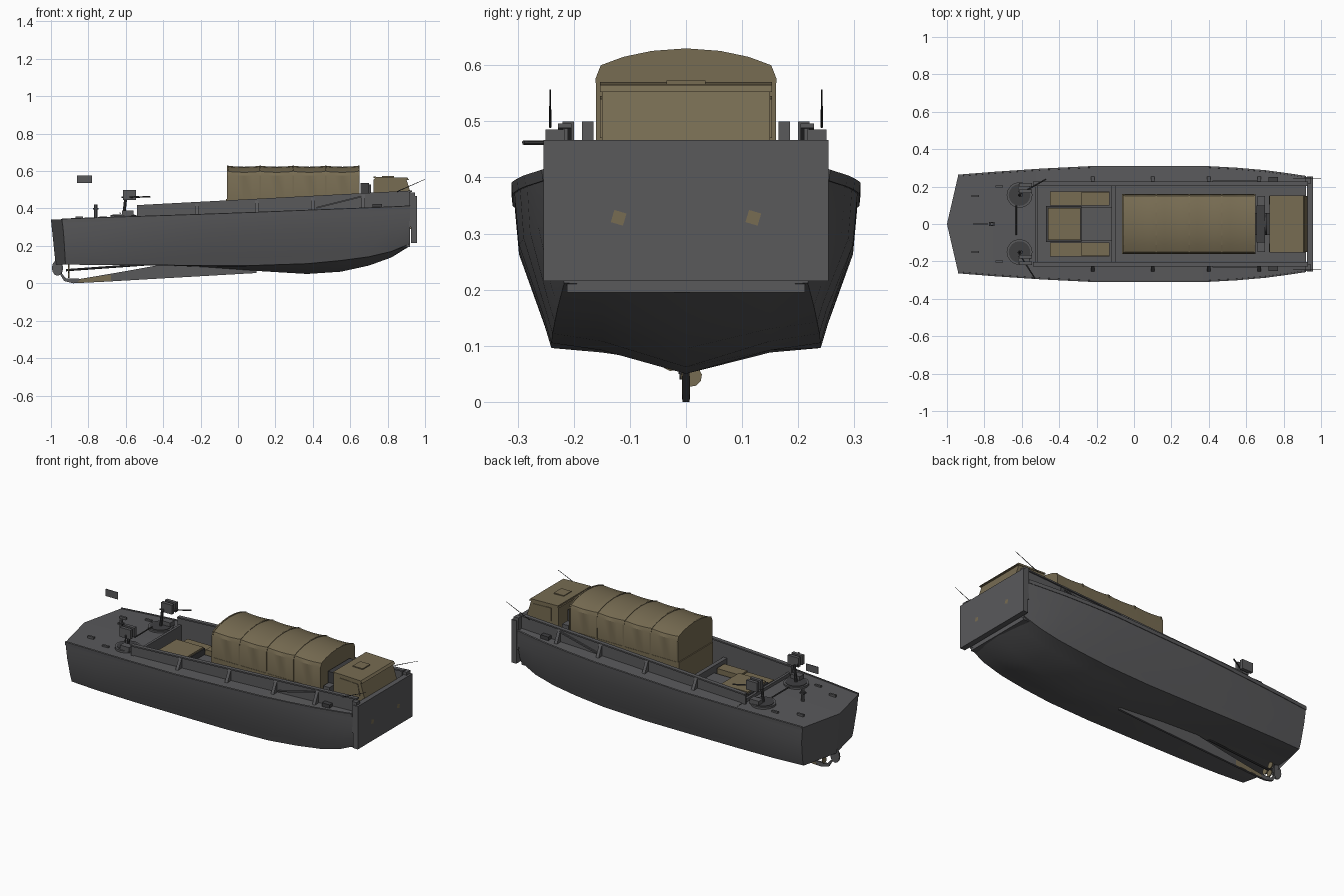
import bpy, bmesh, math
from mathutils import Vector

if "Cube" in bpy.data.objects:
    bpy.data.objects.remove(bpy.data.objects["Cube"])


def material(name, rgb):
    m = bpy.data.materials.new(name)
    m.diffuse_color = (*rgb, 1)
    m.use_nodes = True
    m.node_tree.nodes["Principled BSDF"].inputs["Base Color"].default_value = m.diffuse_color
    return m


GREY = material("hull_grey", (0.10, 0.10, 0.105))
TAN = material("canvas_tan", (0.185, 0.150, 0.085))
DARK = material("dark_metal", (0.05, 0.05, 0.053))


def make(name, verts, faces, mat, mirror=False, smooth=None):
    me = bpy.data.meshes.new(name)
    me.from_pydata(verts, [], faces)
    bm = bmesh.new()
    bm.from_mesh(me)
    bmesh.ops.remove_doubles(bm, verts=bm.verts, dist=1e-5)
    bmesh.ops.recalc_face_normals(bm, faces=bm.faces)
    bm.to_mesh(me)
    bm.free()
    ob = bpy.data.objects.new(name, me)
    bpy.context.collection.objects.link(ob)
    me.materials.append(mat)
    if mirror:
        ob.modifiers.new("mirror", 'MIRROR').use_axis = (False, True, False)
    if smooth:
        bpy.ops.object.select_all(action='DESELECT')
        ob.select_set(True)
        bpy.context.view_layer.objects.active = ob
        bpy.ops.object.shade_smooth_by_angle(angle=math.radians(smooth))
    return ob


def loft(name, rows, mat, closed=False, caps=False, **kw):
    n = len(rows[0])
    faces = [(i * n + j, i * n + (j + 1) % n, (i + 1) * n + (j + 1) % n, (i + 1) * n + j)
             for i in range(len(rows) - 1) for j in range(n if closed else n - 1)]
    if caps:
        faces += [tuple(range(n)), tuple(range((len(rows) - 1) * n, len(rows) * n))]
    return make(name, [p for r in rows for p in r], faces, mat, **kw)


def box(name, x, y, z, mat, **kw):
    rows = [[(a, y[0], z[0]), (a, y[1], z[0]), (a, y[1], z[1]), (a, y[0], z[1])] for a in x]
    return loft(name, rows, mat, closed=True, caps=True, **kw)


def plate(name, outline, y, mat, **kw):  # side outline in x and z, extruded along y
    return loft(name, [[(a, w, b) for a, b in outline] for w in y], mat, closed=True, caps=True, **kw)


def rod(name, p, q, r, mat, n=8, r2=None, **kw):
    p, q = Vector(p), Vector(q)
    d = (q - p).normalized()
    u = d.orthogonal().normalized()
    v = d.cross(u)
    ring = lambda c, s: [c + s * (u * math.cos(2 * math.pi * k / n) + v * math.sin(2 * math.pi * k / n)) for k in range(n)]
    return loft(name, [ring(p, r), ring(q, r if r2 is None else r2)], mat, closed=True, caps=True, smooth=40, **kw)


# Hull stations: x, sheer y, sheer z, chine y, chine z, keel z
S = [(-0.94, .26, .34, .225, .100, .125), (-0.75, .275, .347, .235, .098, .12),
     (-0.5, .292, .355, .24, .097, .10), (-0.2, .307, .365, .24, .096, .088),
     (0.1, .307, .376, .24, .096, .066), (0.37, .307, .387, .24, .105, .05),
     (0.55, .297, .394, .238, .122, .062), (0.7, .284, .400, .234, .142, .095),
     (0.82, .268, .405, .228, .17, .138), (0.92, .253, .41, .217, .212, .2)]


def at(x, k):
    for a, b in zip(S, S[1:]):
        if x <= b[0]:
            t = max(0, (x - a[0]) / (b[0] - a[0]))
            return a[k] + t * (b[k] - a[k])
    return S[-1][k]


rows = []
for i, (x, yt, zt, yc, zc, zk) in enumerate(S):
    half = [(yt, zt), (yt * .8 + yc * .2 + .004, zt * .62 + zc * .38), (yc + .012, zc * .85 + zt * .15),
            (yc, zc), (.15, zc * .8 + zk * .2 - .002)]
    prof = half + [(0, zk)] + [(-a, b) for a, b in reversed(half)]
    # transom is pointed in plan and raked
    rows.append([(x - (.06 * (1 - abs(a) / .26) - .025 * (zt - b) / .24 if i == 0 else 0), a, b) for a, b in prof])
loft("hull", rows, GREY, smooth=32)
# transom and bow closing faces, built as strips to the centre line
for nm, r in (("transom", rows[0]), ("bow_face", rows[-1])):
    mid = [(-1 + .025 * (.34 - p[2]) / .24 if nm == "transom" else p[0], 0, p[2]) for p in r[:6]]
    loft(nm, [r[:6], mid], GREY, mirror=True)

# Decks
WELL = .22
xs = [-.52] + [s[0] for s in S if s[0] > -.52]
loft("stern_deck", [[(-.94, .26, .34), (-1, 0, .34)]] +
     [[(x, at(x, 1), at(x, 2)), (x, 0, at(x, 2) + .004)] for x in (-.75, -.52)], GREY, mirror=True)
loft("side_deck", [[(x, at(x, 1), at(x, 2)), (x, WELL - .005, at(x, 2) + .004)] for x in xs], GREY, mirror=True)
loft("rub_strake", [[(x, at(x, 1) + a, at(x, 2) + b) for a, b in ((-.004, .006), (.004, .004), (.002, -.016), (-.006, -.016))]
                    for x in [s[0] for s in S]], GREY, closed=True, caps=True, mirror=True)


# Well: side coamings, end wall, floor
def rim(x):
    return .415 + (x + .54) * .053


loft("coaming", [[(x, WELL, rim(x)), (x, WELL - .01, rim(x)), (x, WELL - .01, max(.2, at(x, 4) + .03)),
                  (x, WELL, max(.2, at(x, 4) + .03))] for x in [-.54] + xs[1:]], GREY, closed=True, caps=True, mirror=True)
loft("coaming_lip", [[(x, WELL + a, rim(x) + b) for a, b in ((.008, .003), (-.016, .003), (-.016, -.005), (.008, -.005))]
                     for x in (-.54, .93)], GREY, closed=True, caps=True, mirror=True)
box("well_end_wall", (-.53, -.515), (-WELL, WELL), (.2, .375), GREY)
box("well_floor", (-.52, .92), (-.212, .212), (.195, .21), GREY)
for x in (-.22, .1, .4, .67):
    loft("coaming_bracket", [[(a, WELL, at(x, 2)), (a, WELL + .035, at(x, 2)), (a, WELL, rim(x) - .005)]
                             for a in (x - .009, x + .009)], GREY, closed=True, caps=True, mirror=True)
loft("deck_brace", [[(a, WELL + .004, b), (a, WELL + .012, b), (a, WELL + .012, b + .008), (a, WELL + .004, b + .008)]
                    for a, b in ((.42, .40), (.66, .46))], GREY, closed=True, caps=True, mirror=True)

# Bow ramp with side posts, tan plates and whip aerials
box("bow_ramp", (.925, .957), (-.254, .254), (.215, .467), GREY)
box("ramp_post", (.915, .945), (.216, .25), (.3, .485), GREY, mirror=True)
for y in (-.12, .12):
    make("ramp_plate", [(.959, y + .016 * math.cos(a), .328 + .016 * math.sin(a))
                        for a in (.5, 2.07, 3.64, 5.21)], [(0, 1, 2, 3)], TAN)
rod("aerial", (.85, .242, .49), (1.0, .242, .556), .0025, DARK, 6, .0012, mirror=True)
box("aerial_base", (.72, .77), (.222, .25), (.40, .425), DARK, mirror=True)

# Skeg, rudder and propeller
plate("skeg", [(-.95, .045), (-.93, .012), (-.88, 0), (-.72, .008), (.1, .055), (.1, .075), (-.38, .105),
               (-.6, .065), (-.84, .024), (-.92, .026), (-.94, .05)], (-.006, .006), GREY)
plate("skeg_shoe", [(-.86, .004), (-.68, .013), (-.68, .046), (-.84, .023)], (-.007, .007), TAN)
plate("rudder", [(-.965 + .03 * math.cos(k * math.pi / 6), .082 + .042 * math.sin(k * math.pi / 6)) for k in range(12)],
      (-.012, -.004), GREY)
rod("rudder_stock", (-.945, -.008, .05), (-.945, -.008, .15), .005, DARK)
rod("propeller_shaft", (-.92, 0, .07), (-.5, 0, .1), .006, DARK)
for k in range(3):
    a = k * 2.094 + .9
    c = Vector((-.905, .026 * math.cos(a), .07 + .026 * math.sin(a)))
    rod("propeller_blade", c - Vector((.003, 0, 0)), c + Vector((.003, 0, 0)), .019, TAN, 10)

# Engine housing and lockers in the after well
box("engine_box", (-.47, -.28), (-.095, .095), (.21, .345), DARK)
box("engine_lid", (-.46, -.285), (-.085, .085), (.345, .355), TAN)
box("locker", (-.45, -.13), (.1, .175), (.21, .325), TAN, mirror=True)
box("locker_top", (-.28, -.13), (.1, .17), (.325, .335), TAN, mirror=True)
box("engine_casing", (-.28, -.12), (-.09, .09), (.21, .31), GREY)
box("well_beam", (-.12, -.095), (-.212, .212), (.21, .35), GREY)

# Gun positions on the stern deck
for y, tip in ((-.15, (-.53, -.29)), (.155, (-.47, .24))):
    c = Vector((-.612, y, .352))
    rod("gun_tub", c, c + Vector((0, 0, .012)), .069, GREY, 16)
    rod("gun_tub_well", c + Vector((0, 0, .012)), c + Vector((0, 0, .015)), .058, DARK, 16)
    rod("gun_pedestal", c, (-.6, y, .46), .008, DARK)
    rod("gun_barrel", (-.62, y, .46), (*tip, .462), .004, DARK, 6)
    s = math.copysign(1, y)
    for a in (.165, .2):
        box("gun_shield", (-.615, -.545), sorted((s * a, s * (a + .02))), (.445, .5), GREY)
    box("ammunition_box", (-.62, -.56), sorted((s * .17, s * .21)), (.362, .39), GREY)
rod("deck_rail", (-.63, -.06, .375), (-.63, .1, .375), .004, DARK, 6)

# Stern fittings
rod("mooring_post", (-.76, 0, .345), (-.76, 0, .42), .009, GREY)
box("mooring_bar", (-.775, -.745), (-.012, .012), (.395, .403), DARK)
box("flag", (-.86, -.78), (-.002, .002), (.535, .576), GREY)
for x, y in ((-.85, .15), (-.72, .2)):
    box("deck_cleat", (x - .02, x + .02), (y - .006, y + .006), (.342, .358), GREY, mirror=True)

# Truck: canvas cover with hoops, bed, chassis and wheels
ARCH = [(.158, .44), (.159, .575), (.15, .598)] + [(y, .628 - .028 * (y / .15) ** 2) for y in (.11, .06, 0)]
ARCH = ARCH + [(-y, z) for y, z in reversed(ARCH[:-1])]
cx = [-.055 + .7 * k / 16 for k in range(17)]
sag = lambda k: .005 * math.sin(math.pi * (k % 4) / 4)
loft("canvas_cover", [[(x, y, z - (sag(k) if z > .58 else 0)) for y, z in ARCH] for k, x in enumerate(cx)],
     TAN, closed=True, caps=True, smooth=25)
for k in (0, 4, 8, 12, 16):
    x = cx[k]
    loft("cover_hoop", [[(x + d, y * 1.012, z + .002) for y, z in ARCH] for d in (-.004, .004)], TAN, closed=True, caps=True)
box("cargo_bed", (-.065, .648), (-.16, .16), (.29, .45), TAN)
box("chassis", (-.05, .9), (-.06, .06), (.25, .3), DARK)
for x in (.08, .24, .78):
    rod("truck_wheel", (x, .105, .268), (x, .15, .268), .058, DARK, 20, mirror=True)

# Gear between bed and cab
box("spare_rack", (.655, .70), (-.1, .1), (.3, .535), DARK)
box("side_gear", (.66, .70), (.1, .15), (.3, .47), GREY, mirror=True)
rod("spare_wheel", (.665, 0, .47), (.71, 0, .47), .06, DARK, 20)

# Cab: raked windscreen, visor, window plates and roof hatch
plate("cab", [(.725, .29), (.93, .29), (.93, .46), (.9, .558), (.735, .565), (.725, .555)], (-.15, .15), TAN)
plate("cab_roof_edge", [(.725, .562), (.725, .57), (.905, .565), (.915, .552)], (-.153, .153), TAN)
loft("windscreen", [[(.927, y, .472), (.906, y, .542)] for y in (.006, .14)], TAN, mirror=True)
plate("cab_side_window", [(.77, .47), (.9, .47), (.885, .54), (.77, .545)], (.15, .153), TAN, mirror=True)
box("roof_hatch", (.77, .835), (-.035, .035), (.565, .573), TAN)
